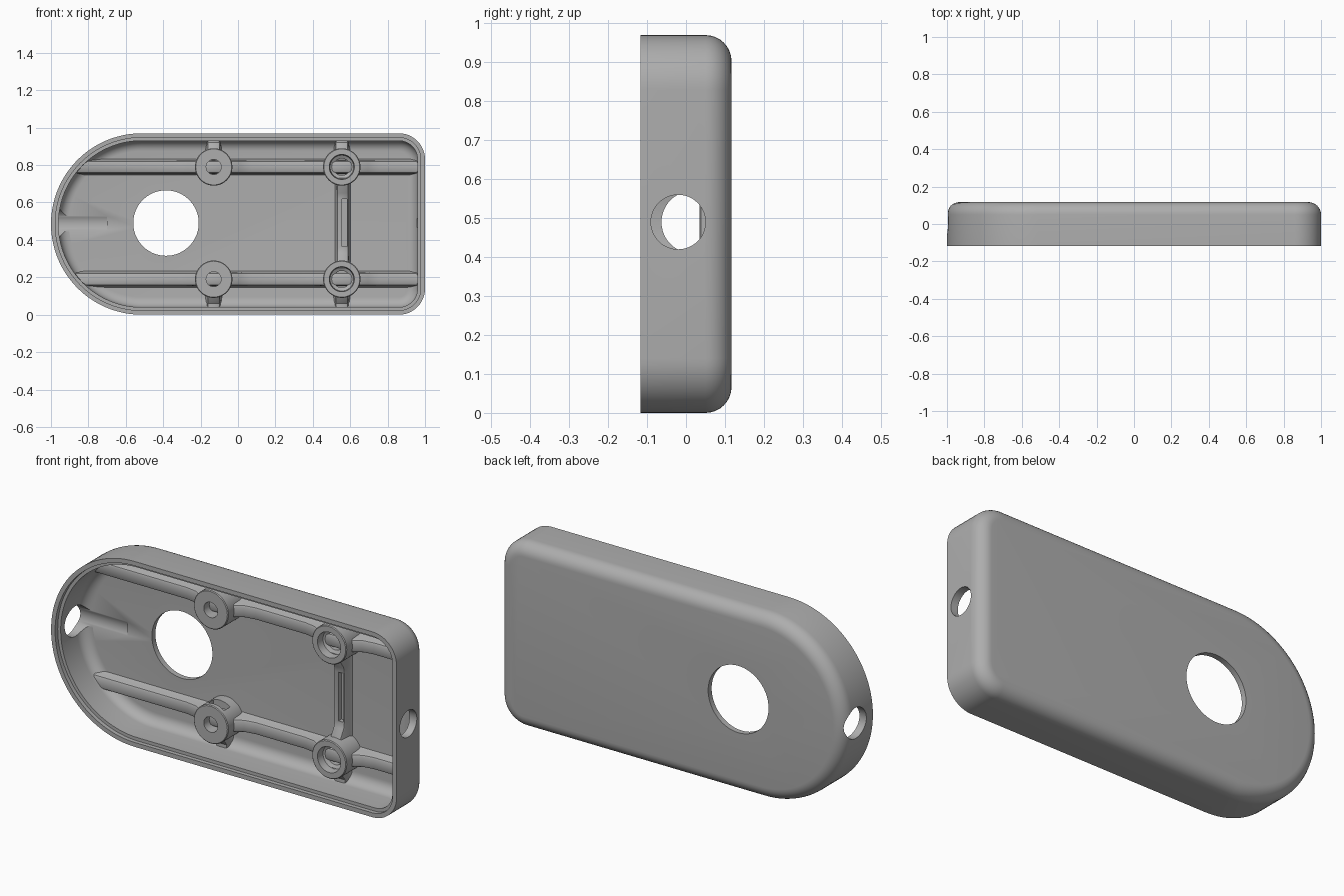
import bpy, bmesh, math

cube = bpy.data.objects.get("Cube")
if cube:
    bpy.data.objects.remove(cube, do_unlink=True)

MID = 0.485      # half of the height
BACK = 0.117     # half of the depth
FLOOR = 0.088    # inner face of the back panel

grey = bpy.data.materials.new("matte grey")
grey.use_nodes = True
colour = (0.42, 0.42, 0.42, 1)
grey.diffuse_color = colour
grey.node_tree.nodes["Principled BSDF"].inputs["Base Color"].default_value = colour


def loft(name, rings):
    """Closed solid through rings of equal point count, capped at both ends."""
    bm = bmesh.new()
    loops = [[bm.verts.new(p) for p in ring] for ring in rings]
    n = len(loops[0])
    for a, b in zip(loops, loops[1:]):
        for i in range(n):
            j = (i + 1) % n
            bm.faces.new((a[i], a[j], b[j], b[i]))
    bm.faces.new(loops[0])
    bm.faces.new(loops[-1][::-1])
    bmesh.ops.recalc_face_normals(bm, faces=bm.faces)
    mesh = bpy.data.meshes.new(name)
    bm.to_mesh(mesh)
    bm.free()
    mesh.materials.append(grey)
    obj = bpy.data.objects.new(name, mesh)
    bpy.context.collection.objects.link(obj)
    return obj


def outline(inset, y):
    """Case outline: round left end, two rounded right corners."""
    pts = []
    big, small = MID - inset, 0.14 - inset
    for cx, cz, r, start, sweep, n in (
            (-1 + MID, MID, big, 90, 180, 56),
            (0.86, 0.14, small, 270, 90, 12),
            (0.86, 2 * MID - 0.14, small, 0, 90, 12)):
        for i in range(n + 1):
            a = math.radians(start + sweep * i / n)
            pts.append((cx + r * math.cos(a), y, cz + r * math.sin(a)))
    return pts


def circle(x, z, r, y, n=48):
    return [(x + r * math.cos(math.tau * i / n), y, z + r * math.sin(math.tau * i / n))
            for i in range(n)]


def side_circle(y, z, r, x, n=48):
    return [(x, y + r * math.cos(math.tau * i / n), z + r * math.sin(math.tau * i / n))
            for i in range(n)]


def box(name, x0, x1, y0, y1, z0, z1):
    return loft(name, [[(x0, y, z0), (x1, y, z0), (x1, y, z1), (x0, y, z1)]
                       for y in (y0, y1)])


def cut(obj, cutter):
    cutter.hide_render = True
    mod = obj.modifiers.new("cut", "BOOLEAN")
    mod.operation, mod.solver, mod.object = "DIFFERENCE", "EXACT", cutter
    bpy.ops.object.select_all(action="DESELECT")
    bpy.context.view_layer.objects.active = obj
    obj.select_set(True)
    bpy.ops.object.modifier_apply(modifier=mod.name)
    bpy.data.objects.remove(cutter, do_unlink=True)


def rib_profile(half, top):
    """Rib section as (sideways, y): flared foot and softened crown."""
    side = [(half + 0.012, FLOOR + 0.005), (half + 0.003, FLOOR - 0.012),
            (half, top + 0.012), (half - 0.004, top + 0.004), (half - 0.012, top)]
    return [(-s, y) for s, y in side] + [(s, y) for s, y in reversed(side)]


parts = []

# Hollow case with a stepped rim and rounded back edge
rings = []
steps = 8
for i in range(steps + 1):
    a = math.pi / 2 * i / steps
    rings.append(outline(0.04 + 0.055 * (1 - math.sin(a)),
                         FLOOR - 0.055 * (1 - math.cos(a))))
rings += [outline(0.04, -0.095), outline(0.023, -0.095),
          outline(0.023, -BACK), outline(0, -BACK)]
for i in range(steps + 1):
    a = math.pi / 2 * i / steps
    rings.append(outline(0.067 * (1 - math.cos(a)), BACK - 0.067 * (1 - math.sin(a))))
case = loft("case_shell", rings)
parts.append(case)

# Round openings: back panel, right end, left end with its shallow floor groove
cut(case, loft("panel_cutter", [circle(-0.385, 0.49, 0.175, y, 72) for y in (0, 0.2)]))
cut(case, loft("right_cutter", [side_circle(-0.02, 0.49, 0.07, x) for x in (0.9, 1.1)]))
cut(case, loft("left_cutter", [side_circle(0.017, 0.49, 0.08, x) for x in (-1.1, -0.7)]))

BOSS_X = (-0.13, 0.555)
for row, z in (("lower", 0.19), ("upper", 0.79)):
    away = 1 if z > MID else -1

    # Long rail, rising where it meets the bosses
    stations = [(-0.8, 0.045)]
    for bx in BOSS_X:
        stations += [(bx - 0.2, 0.045), (bx - 0.14, 0.035), (bx - 0.09, 0.005),
                     (bx + 0.09, 0.005), (bx + 0.14, 0.035), (bx + 0.2, 0.045)]
    stations.append((0.97, 0.045))
    rings = [[(x, y, z + s) for s, y in rib_profile(0.034, top)] for x, top in stations]
    rings[0] = [(-1 + MID - math.sqrt(0.46 ** 2 - (pz - MID) ** 2), y, pz)
                for x, y, pz in rings[0]]
    parts.append(loft(row + "_rail", rings))

    for bx, side in zip(BOSS_X, ("nut", "screw")):
        # Short rib from the boss to the long wall
        ends = [(z + away * 0.06, 0.0), (z + away * 0.1, 0.02),
                (z + away * 0.13, 0.045), (MID + away * 0.455, 0.045)]
        parts.append(loft(f"{row}_{side}_wall_rib",
                          [[(bx + s, y, pz) for s, y in rib_profile(0.034, top)]
                           for pz, top in ends]))
        # Boss with a bored centre
        if side == "nut":
            bore = [(0.04, 0.07), (0.04, -0.04)]
        else:
            bore = [(0.045, 0.07), (0.045, 0.01), (0.063, 0.0), (0.067, -0.04)]
        section = bore + [(0.096, -0.04), (0.1, -0.036), (0.1, FLOOR + 0.006)]
        boss = loft(f"{row}_{side}_boss", [circle(bx, z, r, y) for r, y in section])
        parts.append(boss)
        if side == "nut":
            # Side slot opening towards the middle of the case
            z0, z1 = sorted((z - away * 0.06, z - away * 0.15))
            cut(boss, box("slot_cutter", bx - 0.035, bx + 0.06, -0.015, 0.035, z0, z1))

# Cross rib joining the two right bosses, with a shallow pocket
ends = [(0.25, 0.0), (0.29, 0.005), (0.33, 0.03), (0.36, 0.035),
        (0.62, 0.035), (0.65, 0.03), (0.69, 0.005), (0.73, 0.0)]
cross = loft("cross_rib", [[(0.56 + s, y, z) for s, y in rib_profile(0.032, top)]
                           for z, top in ends])
cut(cross, box("pocket_cutter", 0.557, 0.584, 0, 0.06, 0.365, 0.62))
parts.append(cross)

# Soft shading with crisp edges
bpy.ops.object.select_all(action="DESELECT")
for obj in parts:
    obj.select_set(True)
bpy.context.view_layer.objects.active = case
bpy.ops.object.shade_smooth_by_angle(angle=math.radians(30))
